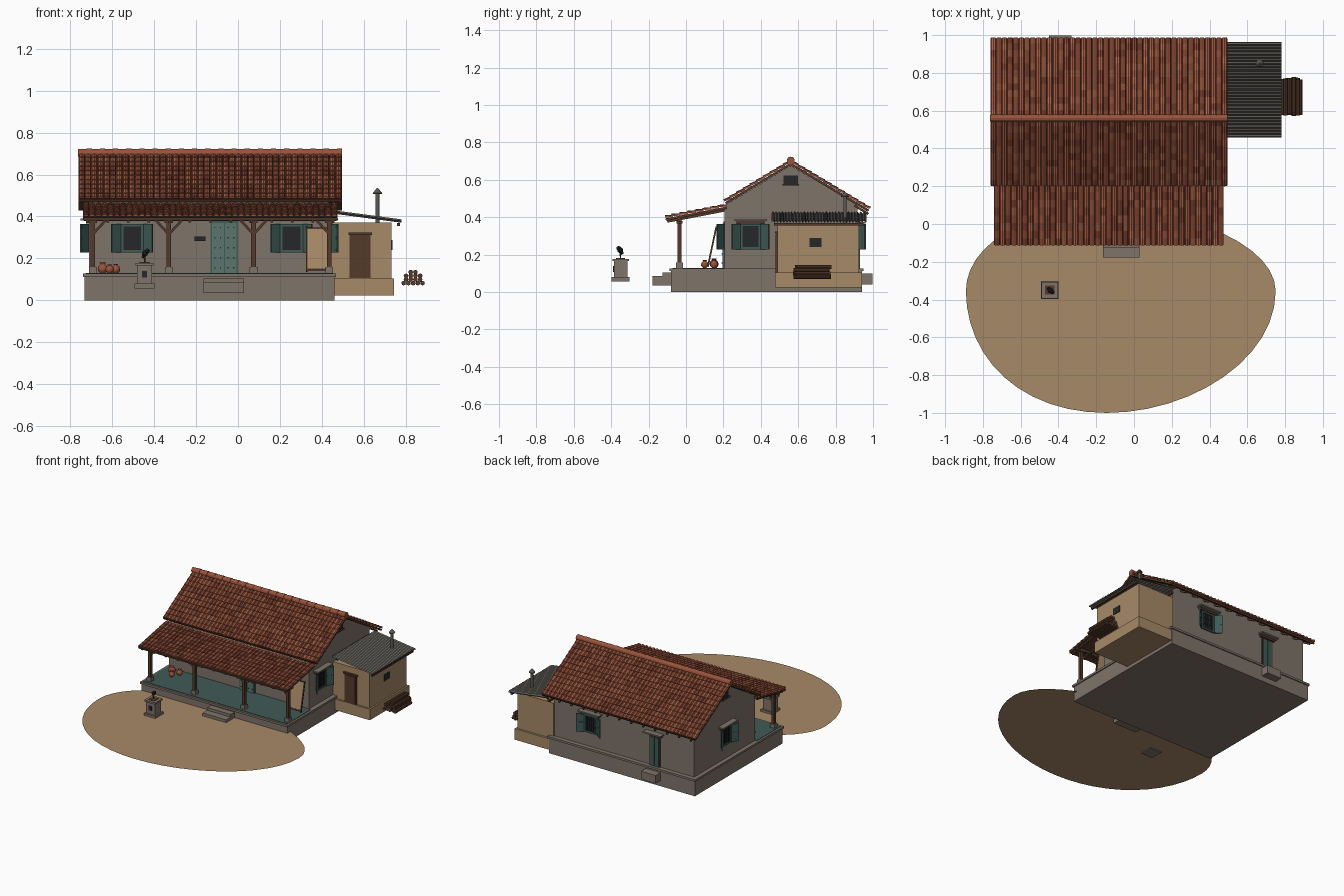
import bpy, bmesh, math, random
from mathutils import Matrix, Vector

random.seed(4)
if "Cube" in bpy.data.objects:
    bpy.data.objects.remove(bpy.data.objects["Cube"])


def material(name, *rgb):
    col = [(c / 255) ** 2.2 for c in rgb] + [1]
    m = bpy.data.materials.new(name)
    m.use_nodes = True
    m.diffuse_color = col
    m.node_tree.nodes["Principled BSDF"].inputs["Base Color"].default_value = col
    return m


CLAY = material("terracotta", 152, 84, 62)
CLAY_DARK = material("dark terracotta", 128, 68, 52)
CLAY_LIGHT = material("light terracotta", 168, 98, 72)
STONE = material("grey plaster", 126, 115, 105)
MUD = material("tan mud", 166, 136, 103)
WOOD = material("dark wood", 84, 60, 46)
TEAL = material("door teal", 90, 116, 108)
SHUTTER = material("shutter teal", 66, 92, 86)
IRON = material("black iron", 42, 44, 46)
METAL = material("corrugated metal", 92, 89, 85)


def finish(name, bm, *mats):
    me = bpy.data.meshes.new(name)
    bmesh.ops.recalc_face_normals(bm, faces=bm.faces)
    bm.to_mesh(me)
    bm.free()
    for m in mats:
        me.materials.append(m)
    ob = bpy.data.objects.new(name, me)
    bpy.context.collection.objects.link(ob)
    return ob


def add_box(bm, centre, size, rot=Matrix()):
    bmesh.ops.create_cube(bm, size=1, matrix=Matrix.Translation(centre) @ rot @ Matrix.Diagonal((*size, 1)))


def box(name, x, y, z, mat, place=Matrix()):
    """Box between pairs of limits, moved by an optional matrix."""
    bm = bmesh.new()
    add_box(bm, [sum(p) / 2 for p in (x, y, z)], [p[1] - p[0] for p in (x, y, z)])
    bm.transform(place)
    return finish(name, bm, mat)


def add_bar(bm, a, b, w):
    a, b = Vector(a), Vector(b)
    add_box(bm, (a + b) / 2, (w, w, (b - a).length), (b - a).to_track_quat("Z", "Y").to_matrix().to_4x4())


def bars(name, pairs, w, mat, place=Matrix()):
    bm = bmesh.new()
    for a, b in pairs:
        add_bar(bm, a, b, w)
    bm.transform(place)
    return finish(name, bm, mat)


def lathe(name, profile, centre, mat, n=16):
    bm = bmesh.new()
    rings = [[bm.verts.new((r * math.cos(k * math.tau / n), r * math.sin(k * math.tau / n), z))
              for k in range(n)] for r, z in profile]
    for lo, hi in zip(rings, rings[1:]):
        for k in range(n):
            bm.faces.new((lo[k], lo[k - 1], hi[k - 1], hi[k]))
    bm.faces.new(rings[0])
    bm.faces.new(rings[-1])
    bm.transform(Matrix.Translation(centre))
    return finish(name, bm, mat)


def tiled_slope(name, x0, x1, top, eave, cols, rows):
    """Board with columns of overlapping arched tiles; top and eave are (y, z)."""
    a, b = Vector((0, *top)), Vector((0, *eave))
    n = Vector((1, 0, 0)).cross(b - a).normalized()
    n = -n if n.z < 0 else n
    step, rad = (x1 - x0) / cols, (x1 - x0) / cols / 2
    bm = bmesh.new()
    for c in range(cols):
        for r in range(rows):
            ends = []
            for t, lift in ((r / rows, 0), ((r + 1.12) / rows if r < rows - 1 else 1, .006)):
                p = a.lerp(b, t) + n * (lift - .012)
                ends.append([bm.verts.new(p + Vector((x0 + (c + .5) * step - rad * math.cos(q), 0, 0))
                                          + n * (.013 * math.sin(q)))
                             for q in [i * math.pi / 4 for i in range(5)]])
            up, low = ends
            faces = [bm.faces.new((up[i], up[i + 1], low[i + 1], low[i])) for i in range(4)]
            faces.append(bm.faces.new(low))
            tone = random.choice((0, 0, 0, 1, 2))
            for f in faces:
                f.material_index = tone
    finish(name + "_tiles", bm, CLAY, CLAY_DARK, CLAY_LIGHT)
    # Boarding under the tiles
    bm = bmesh.new()
    prof = [a - n * .011, b - n * .011, b - n * .024, a - n * .024]
    face = bm.faces.new([bm.verts.new(p + Vector((x0, 0, 0))) for p in prof])
    ext = bmesh.ops.extrude_face_region(bm, geom=[face])
    bmesh.ops.translate(bm, vec=(x1 - x0, 0, 0), verts=[v for v in ext["geom"] if isinstance(v, bmesh.types.BMVert)])
    finish(name + "_boarding", bm, WOOD)


# Yard: a flat rounded patch of earth
bm = bmesh.new()
ring = []
for k in range(48):
    c, s = math.cos(k * math.tau / 48), math.sin(k * math.tau / 48)
    ring.append(bm.verts.new((-.07 + .82 * c - .075 * s * s, -.355 + (.43 if s > 0 else .645) * s, .064)))
bm.faces.new(ring)
finish("yard", bm, MUD)

# Plinth, porch floor and steps
box("plinth", (-.732, .46), (-.08, .942), (0, .112), STONE)
box("plinth_lip", (-.74, .468), (-.088, .95), (.112, .127), STONE)
box("porch_floor", (-.725, .453), (-.073, .206), (.127, .13), SHUTTER)
box("lower_step", (-.165, .028), (-.178, -.08), (.036, .085), STONE)
box("upper_step", (-.165, .028), (-.125, -.08), (.085, .105), STONE)
box("back_step", (-.45, -.33), (.94, .998), (.04, .1), STONE)

# House walls with gables
bm = bmesh.new()
outline = [(.206, .127), (.918, .127), (.918, .465), (.56, .675), (.206, .463)]
face = bm.faces.new([bm.verts.new((-.71, y, z)) for y, z in outline])
ext = bmesh.ops.extrude_face_region(bm, geom=[face])
bmesh.ops.translate(bm, vec=(1.145, 0, 0), verts=[v for v in ext["geom"] if isinstance(v, bmesh.types.BMVert)])
finish("house_walls", bm, STONE)

# Tiled roofs and ridge
tiled_slope("front_roof", -.76, .495, (.56, .705), (.203, .49), 42, 10)
tiled_slope("back_roof", -.76, .495, (.56, .705), (.985, .45), 42, 12)
tiled_slope("porch_roof", -.74, .475, (.215, .468), (-.112, .405), 41, 8)
bm = bmesh.new()
for k in range(20):
    place = Matrix.Translation((-.73 + k * .0628, .56, .703)) @ Matrix.Rotation(math.pi / 2, 4, "Y")
    bmesh.ops.create_cone(bm, cap_ends=True, segments=12, radius1=.018, radius2=.021, depth=.066, matrix=place)
finish("ridge_tiles", bm, CLAY)
bars("porch_rafters", [((x, .206, .436), (x, -.1, .377)) for x in [-.72 + i * .0978 for i in range(13)]], .012, WOOD)
bars("back_rafters", [((x, .9, .463), (x, .975, .418)) for x in [-.72 + i * .0978 for i in range(13)]], .012, WOOD)

# Porch posts, braces and beam
post_x = (-.693, -.33, .074, .436)
bars("porch_posts", [((x, -.035, .15), (x, -.035, .39)) for x in post_x], .022, WOOD)
bars("post_braces", [((x, -.035, .315), (x + s * .065, -.035, .385)) for x in post_x for s in (-1, 1)
                     if -.74 < x + s * .065 < .48], .012, WOOD)
for i, x in enumerate(post_x):
    box(f"post_base_{i}", (x - .018, x + .018), (-.053, -.017), (.127, .158), STONE)
    box(f"post_cap_{i}", (x - .02, x + .02), (-.052, -.018), (.368, .38), WOOD)
box("porch_beam", (-.735, .47), (-.047, -.023), (.378, .396), WOOD)


def facing(x, y, turn):
    """Local space of a wall opening: -y points out of the wall."""
    return Matrix.Translation((x, y, 0)) @ Matrix.Rotation(math.radians(turn), 4, "Z")


def hood(name, w, z, m):
    box(name + "_lintel", (-w, w), (-.015, .005), (z, z + .014), WOOD, m)
    box(name + "_hood", (-w - .012, w + .012), (-.042, .005), (z + .014, z + .024), STONE, m)


def window(name, x, y, turn, hooded=True):
    m = facing(x, y, turn)
    z0, z1, w = .235, .358, .048
    box(name + "_opening", (-w, w), (-.004, .004), (z0, z1), IRON, m)
    frame = [((s * w, -.005, z0 - .006), (s * w, -.005, z1 + .006)) for s in (-1, 1)]
    frame += [((-w, -.005, z), (w, -.005, z)) for z in (z0, z1)]
    bars(name + "_frame", frame, .012, SHUTTER, m)
    grille = [((-w + i * w / 3, -.008, z0), (-w + i * w / 3, -.008, z1)) for i in range(1, 6)]
    grille += [((-w, -.008, z), (w, -.008, z)) for z in (.275, .318)]
    bars(name + "_grille", grille, .004, IRON, m)
    for side, s in (("left", 1), ("right", -1)):
        swing = m @ Matrix.Translation((s * (w + .006), -.006, 0)) @ Matrix.Rotation(-s * math.radians(38), 4, "Z")
        lim = sorted((0, s * .056))
        box(f"{name}_{side}_shutter", lim, (-.004, .004), (z0 - .006, z1 + .006), SHUTTER, swing)
        rails = [((lim[0] + .006, 0, z), (lim[1] - .006, 0, z)) for z in (.24, .297, .352)]
        bars(f"{name}_{side}_rails", rails, .011, SHUTTER, swing)
    if hooded:
        hood(name, .075, .366, m)


window("front_right_window", -.505, .206, 0, False)
window("front_left_window", .255, .206, 0, False)
window("left_window", .435, .345, 90)
window("right_window", -.71, .55, -90)
window("back_window", .13, .918, 180)


def door(name, w, z0, z1, m, leaf, frame_mat):
    box(name + "_frame", (-w, w), (-.006, .004), (z0, z1), frame_mat, m)
    for s in (-1, 1):
        box(f"{name}_leaf_{s}", sorted((s * .002, s * (w - .008))), (-.012, 0), (z0, z1 - .01), leaf, m)


# Doors, studs, nameless plaque and gable vents
front = facing(-.065, .206, 0)
door("front_door", .066, .13, .378, front, TEAL, SHUTTER)
bm = bmesh.new()
for u in (-.045, -.018, .018, .045):
    for k in range(5):
        add_box(bm, (u, -.013, .155 + k * .048), (.006, .006, .006))
bm.transform(front)
finish("front_door_studs", bm, IRON)
back = facing(-.39, .918, 180)
door("back_door", .045, .127, .35, back, SHUTTER, WOOD)
hood("back_door", .06, .352, back)
box("wall_plaque", (-.208, -.155), (.198, .206), (.282, .305), IRON)
for name, x, turn in (("left", .435, 90), ("right", -.71, -90)):
    m = facing(x, .56, turn)
    box(name + "_gable_vent", (-.038, .038), (-.005, .004), (.578, .624), IRON, m)
    box(name + "_gable_sill", (-.044, .044), (-.014, .004), (.57, .578), WOOD, m)

# Shed
box("shed_base", (.46, .745), (.477, .94), (.024, .105), MUD)
box("shed_walls", (.435, .733), (.49, .925), (.105, .37), MUD)
shed_door = facing(.582, .49, 0)
door("shed_door", .05, .105, .318, shed_door, WOOD, WOOD)
box("shed_lintel", (-.056, .056), (-.014, .004), (.312, .324), WOOD, shed_door)
box("shed_window", (.728, .737), (.66, .725), (.24, .288), IRON)
bars("shed_roof_beams", [((.765, .47, .362), (.765, .95, .362)), ((.46, .5, .39), (.46, .95, .39))], .014, WOOD)

# Corrugated shed roof
bm = bmesh.new()
count = 120
edge = []
for k in range(count + 1):
    wave = .006 * math.sin(k * math.pi / 2)
    edge.append([bm.verts.new((x, .46 + k * .504 / count, z + wave)) for x, z in ((.45, .42), (.78, .376))])
for p, q in zip(edge, edge[1:]):
    bm.faces.new((p[0], p[1], q[1], q[0]))
roof = finish("shed_roof", bm, METAL)
roof.modifiers.new("thickness", "SOLIDIFY").thickness = .004

# Stove pipe with cap
lathe("stove_pipe", [(.009, .37), (.009, .51)], (.665, .85, 0), METAL, 12)
lathe("pipe_cap", [(.021, .508), (.021, .513), (.003, .535)], (.665, .85, 0), METAL, 12)

# Stacked firewood
bm = bmesh.new()
for row, n in enumerate((5, 4, 5, 4)[:4]):
    for i in range(n if row < 2 else n - 1 - row // 3):
        x = .835 + (i - ((n if row < 2 else n - 1 - row // 3) - 1) / 2) * .0225
        place = Matrix.Translation((x, .675 + random.uniform(-.008, .008), .082 + row * .0175))
        bmesh.ops.create_cone(bm, cap_ends=True, segments=8, radius1=.0112, radius2=.0112, depth=.19,
                              matrix=place @ Matrix.Rotation(math.pi / 2, 4, "X"))
finish("firewood", bm, WOOD)

# Woven cot leaning at the end of the porch
cot = Matrix.Translation((.38, .14, .245)) @ Matrix.Rotation(math.radians(-12), 4, "X")
box("cot_webbing", (-.052, .052), (-.003, .003), (-.1, .1), MUD, cot)
rails = [((s * .052, 0, -.112), (s * .052, 0, .108)) for s in (-1, 1)]
rails += [((-.052, 0, z), (.052, 0, z)) for z in (-.1, .1)]
bars("cot_frame", rails, .009, WOOD, cot)

# Clay pots
for i, (x, y, r) in enumerate(((-.645, .15, .024), (-.612, .1, .02), (-.583, .15, .021))):
    shape = [(.5, 0), (.9, .4), (1, .85), (.85, 1.4), (.45, 1.75), (.45, 1.9), (.62, 2.05)]
    pot = lathe(f"clay_pot_{i}", [(a * r, b * r) for a, b in shape], (x, y, .13), CLAY)
    pot.data.polygons.foreach_set("use_smooth", [len(p.vertices) == 4 for p in pot.data.polygons])

# Yard pedestal with a small plant
for name, h, z in (("base", .047, (.057, .08)), ("body", .036, (.08, .165)), ("top", .044, (.165, .178))):
    box("pedestal_" + name, (-.446 - h, -.446 + h), (-.35 - h, -.35 + h), z, STONE)
box("pedestal_niche", (-.458, -.434), (-.39, -.38), (.108, .14), IRON)
box("pedestal_soil", (-.47, -.422), (-.374, -.326), (.176, .182), WOOD)
bars("plant_stem", [((-.446, -.35, .18), (-.443, -.352, .215))], .005, WOOD)
bm = bmesh.new()
for dx, dy, z, r in ((0, 0, .224, .017), (.01, -.008, .234, .014), (-.007, .008, .21, .011)):
    bmesh.ops.create_icosphere(bm, subdivisions=1, radius=r, matrix=Matrix.Translation((-.443 + dx, -.352 + dy, z)))
finish("plant_leaves", bm, IRON)
